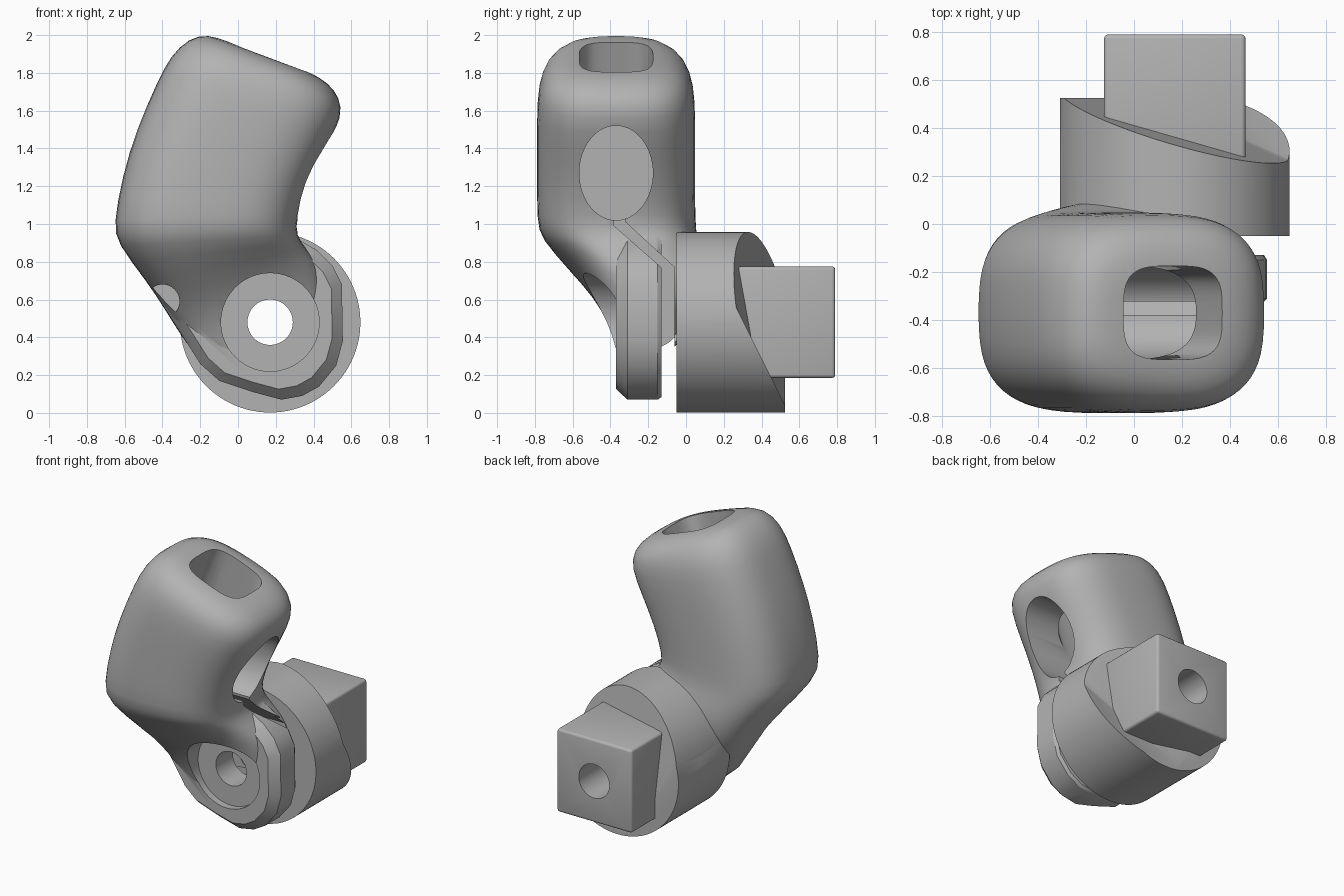
import bpy, bmesh, math
from mathutils import Matrix, Vector

old = bpy.data.objects.get("Cube")
if old:
    bpy.data.objects.remove(old)

GREY = (0.45, 0.45, 0.45, 1)
grey = bpy.data.materials.new("plain grey")
grey.use_nodes = True
grey.diffuse_color = GREY
grey.node_tree.nodes["Principled BSDF"].inputs["Base Color"].default_value = GREY

MID_Y = -0.37            # middle plane of the housing
PIVOT = (0.17, 0.48)     # x, z of the pivot axis


def make(name, bm):
    bmesh.ops.recalc_face_normals(bm, faces=bm.faces)
    mesh = bpy.data.meshes.new(name)
    bm.to_mesh(mesh)
    bm.free()
    mesh.materials.append(grey)
    ob = bpy.data.objects.new(name, mesh)
    bpy.context.collection.objects.link(ob)
    return ob


def select(ob):
    bpy.ops.object.select_all(action="DESELECT")
    ob.select_set(True)
    bpy.context.view_layer.objects.active = ob


def modify(ob, kind, **settings):
    mod = ob.modifiers.new(kind.lower(), kind)
    for key, value in settings.items():
        setattr(mod, key, value)
    select(ob)
    bpy.ops.object.modifier_apply(modifier=mod.name)


def combine(ob, other, operation="DIFFERENCE"):
    other.hide_render = True
    modify(ob, "BOOLEAN", object=other, operation=operation, solver="EXACT")
    bpy.data.objects.remove(other)


def loft(name, rings):
    bm = bmesh.new()
    loops = [[bm.verts.new(p) for p in ring] for ring in rings]
    for a, b in zip(loops, loops[1:]):
        for i in range(len(a)):
            j = (i + 1) % len(a)
            bm.faces.new((a[i], a[j], b[j], b[i]))
    bm.faces.new(loops[0])
    bm.faces.new(loops[-1])
    return make(name, bm)


def rounded(t, power):
    c, s = math.cos(t), math.sin(t)
    return (math.copysign(abs(c) ** (2 / power), c),
            math.copysign(abs(s) ** (2 / power), s))


def section(lx, lz, rx, rz, y0, y1, power=2.9, count=32):
    """Rounded section between a left and a right outline point."""
    ring = []
    for i in range(count):
        u, v = rounded(2 * math.pi * i / count, power)
        ring.append(((lx + rx) / 2 + u * (rx - lx) / 2,
                     (y0 + y1) / 2 + v * (y1 - y0) / 2,
                     (lz + rz) / 2 + u * (rz - lz) / 2))
    return ring


def tube(name, start, end, width, height, power=2, count=64):
    """Straight prism with a rounded section; width runs along y if possible."""
    a, b = Vector(start), Vector(end)
    d = (b - a).normalized()
    w = Vector((1, 0, 0)) if abs(d.y) > 0.9 else Vector((0, 1, 0))
    h = d.cross(w)
    ends = []
    for p in (a, b):
        ends.append([])
        for i in range(count):
            u, v = rounded(2 * math.pi * i / count, power)
            ends[-1].append(p + w * u * width + h * v * height)
    return loft(name, ends)


def bore(radius, y0, y1, x=PIVOT[0], z=PIVOT[1]):
    return tube("bore", (x, y0, z), (x, y1, z), radius, radius)


def finish(ob, angle=32):
    select(ob)
    bpy.ops.object.shade_smooth_by_angle(angle=math.radians(angle))


# Housing: rounded leaning shell narrowing towards the pivot
housing = loft("housing", [section(*r) for r in (
    (-0.05, 1.965, 0.30, 1.83, -0.48, -0.26),
    (-0.16, 2.005, 0.39, 1.80, -0.60, -0.14),
    (-0.26, 1.985, 0.48, 1.745, -0.71, -0.03),
    (-0.36, 1.89, 0.54, 1.67, -0.77, 0.03),
    (-0.43, 1.75, 0.555, 1.57, -0.79, 0.05),
    (-0.54, 1.50, 0.475, 1.41, -0.79, 0.05),
    (-0.615, 1.25, 0.375, 1.22, -0.79, 0.05),
    (-0.66, 1.00, 0.31, 1.03, -0.79, 0.05),
    (-0.645, 0.90, 0.31, 0.94, -0.77, 0.06),
    (-0.48, 0.69, 0.36, 0.87, -0.62, 0.10),
    (-0.39, 0.55, 0.45, 0.77, -0.50, 0.10),
    (-0.31, 0.42, 0.48, 0.62, -0.42, 0.04),
    (-0.24, 0.32, 0.48, 0.46, -0.385, -0.04),
    (-0.12, 0.25, 0.42, 0.30, -0.36, -0.14),
)])
modify(housing, "SUBSURF", levels=1)

# Front clamp plate: outline with a chamfered front edge
outline = [(0.30, 0.93), (0.42, 0.86), (0.50, 0.78), (0.55, 0.68), (0.555, 0.38),
           (0.52, 0.25), (0.43, 0.14), (0.34, 0.09), (0.23, 0.07), (0.08, 0.11),
           (-0.10, 0.17), (-0.20, 0.26), (-0.43, 0.62), (-0.30, 0.90)]


def plate_ring(y, scale):
    cx, cz = 0.12, 0.50
    return [(cx + (x - cx) * scale, y, cz + (z - cz) * scale) for x, z in outline]


plate = loft("clamp_plate", [plate_ring(-0.37, 0.87), plate_ring(-0.31, 1),
                             plate_ring(-0.15, 1), plate_ring(-0.13, 0.97)])
combine(housing, plate, "UNION")

# Clamp gap: straight below, slanting up into the side opening
gap_profile = [(-0.38, 1.10), (-0.33, 1.10), (-0.32, 1.01), (-0.06, 0.77),
               (-0.06, -0.1), (-0.13, -0.1), (-0.13, 0.77), (-0.38, 0.99)]
combine(housing, loft("gap", [[(x, y, z) for y, z in gap_profile] for x in (-0.24, 1)]))

# Openings: top slot, oval side window, pivot bores and bolt hole
for cutter in (
    tube("top_slot", (0.26, MID_Y, 2.14), (-0.06, MID_Y, 1.30), 0.195, 0.22, 3.5),
    tube("side_window", (-0.32, MID_Y, 1.27), (1, MID_Y, 1.27), 0.195, 0.25),
    bore(0.26, -1.0, -0.32),
    bore(0.12, -1.0, 0.9),
    bore(0.09, -1.0, -0.38, -0.40, 0.59),
):
    combine(housing, cutter)
finish(housing)


def drum_piece(name, planes):
    """Pivot cylinder whose back is trimmed by the given planes."""
    bm = bmesh.new()
    bmesh.ops.create_cone(bm, cap_ends=True, segments=96, radius1=0.478, radius2=0.478,
                          depth=1, matrix=Matrix.Translation((PIVOT[0], 0.45, PIVOT[1]))
                          @ Matrix.Rotation(math.pi / 2, 4, "X"))
    for point, normal in planes:
        cut = bmesh.ops.bisect_plane(bm, geom=bm.verts[:] + bm.edges[:] + bm.faces[:],
                                     plane_co=point, plane_no=normal, clear_outer=True)
        bmesh.ops.holes_fill(bm, edges=[e for e in cut["geom_cut"]
                                        if isinstance(e, bmesh.types.BMEdge)])
    return make(name, bm)


# Pivot drum: slanted back face with a steeper ramp low down
back_limit = ((0, 0.525, 0), (0, 1, 0))
drum = drum_piece("pivot_drum", [((PIVOT[0], 0.415, PIVOT[1]), (0.287, 1, 0.18)), back_limit])
ramp = drum_piece("ramp", [((0, 0.27, 0.55), (0, 1, 0.5)), back_limit])
combine(drum, ramp, "UNION")

# Square block on the back of the drum
block = bmesh.new()
bmesh.ops.create_cube(block, size=1, matrix=Matrix.Translation((0.17, 0.495, 0.48))
                      @ Matrix.Diagonal((0.59, 0.59, 0.59, 1)))
block = make("square_block", block)
modify(block, "BEVEL", width=0.018, segments=3)

for part in (drum, block):
    combine(part, bore(0.12, -0.5, 1.0))
    finish(part)
